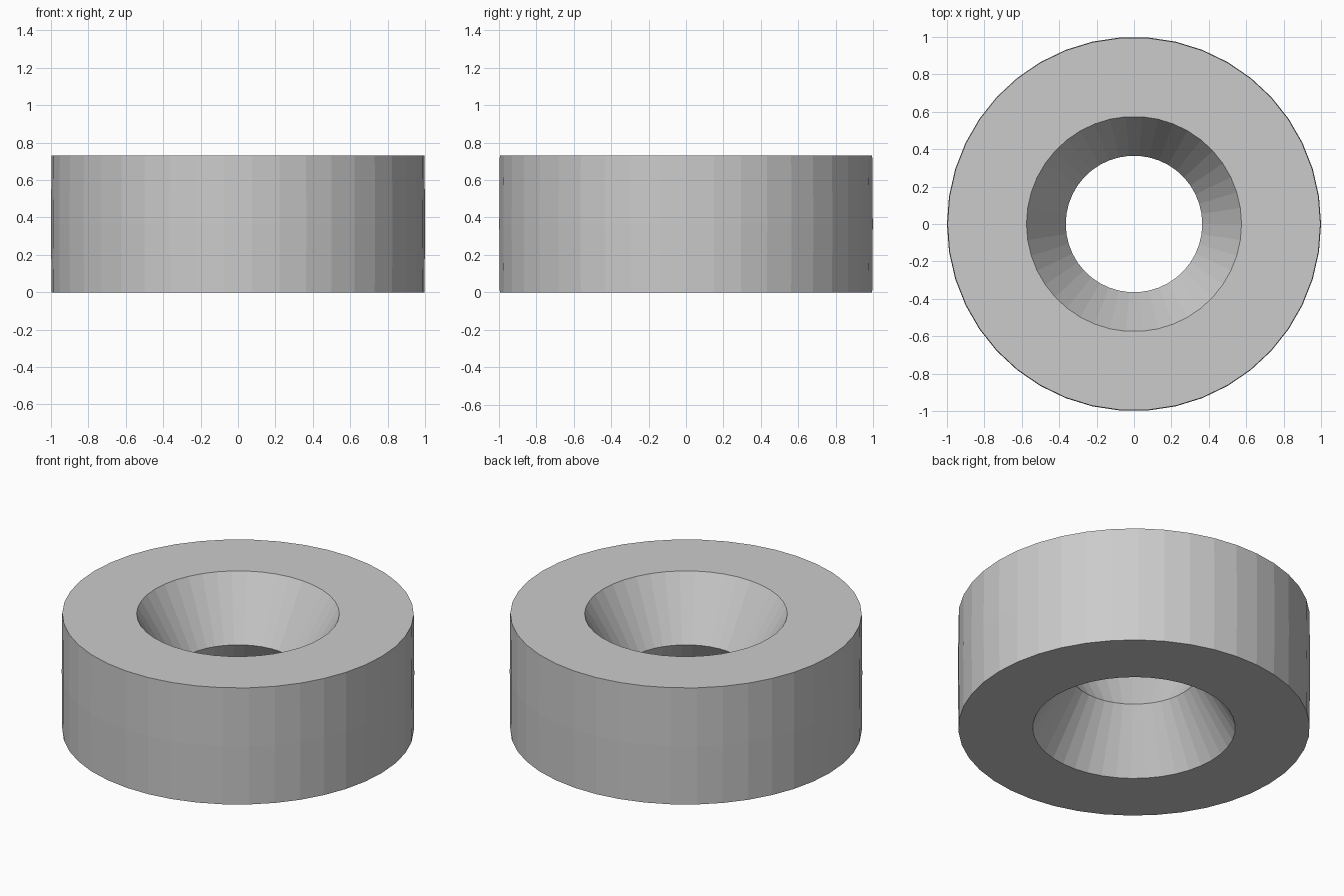
import bpy, bmesh
from math import cos, sin, tau

if "Cube" in bpy.data.objects:
    bpy.data.objects.remove(bpy.data.objects["Cube"])

SEGMENTS = 42
HEIGHT = 0.73
MID = HEIGHT / 2

# Closed cross-section (radius, z): near-straight outer wall, hourglass bore
PROFILE = [(0.997, 0), (1.0, MID), (0.997, HEIGHT),
           (0.575, HEIGHT), (0.365, MID), (0.575, 0)]


def lathe(name, profile, segments):
    bm = bmesh.new()
    rings = [[bm.verts.new((r * cos(tau * i / segments), r * sin(tau * i / segments), z))
              for r, z in profile] for i in range(segments)]
    n = len(profile)
    for i in range(segments):
        a, b = rings[i], rings[(i + 1) % segments]
        for j in range(n):
            k = (j + 1) % n
            bm.faces.new((a[j], b[j], b[k], a[k]))
    bmesh.ops.recalc_face_normals(bm, faces=bm.faces)
    mesh = bpy.data.meshes.new(name)
    bm.to_mesh(mesh)
    bm.free()
    obj = bpy.data.objects.new(name, mesh)
    bpy.context.collection.objects.link(obj)
    return obj


# Thick ring with a countersunk hole from both sides
lathe("countersunk_ring", PROFILE, SEGMENTS)
